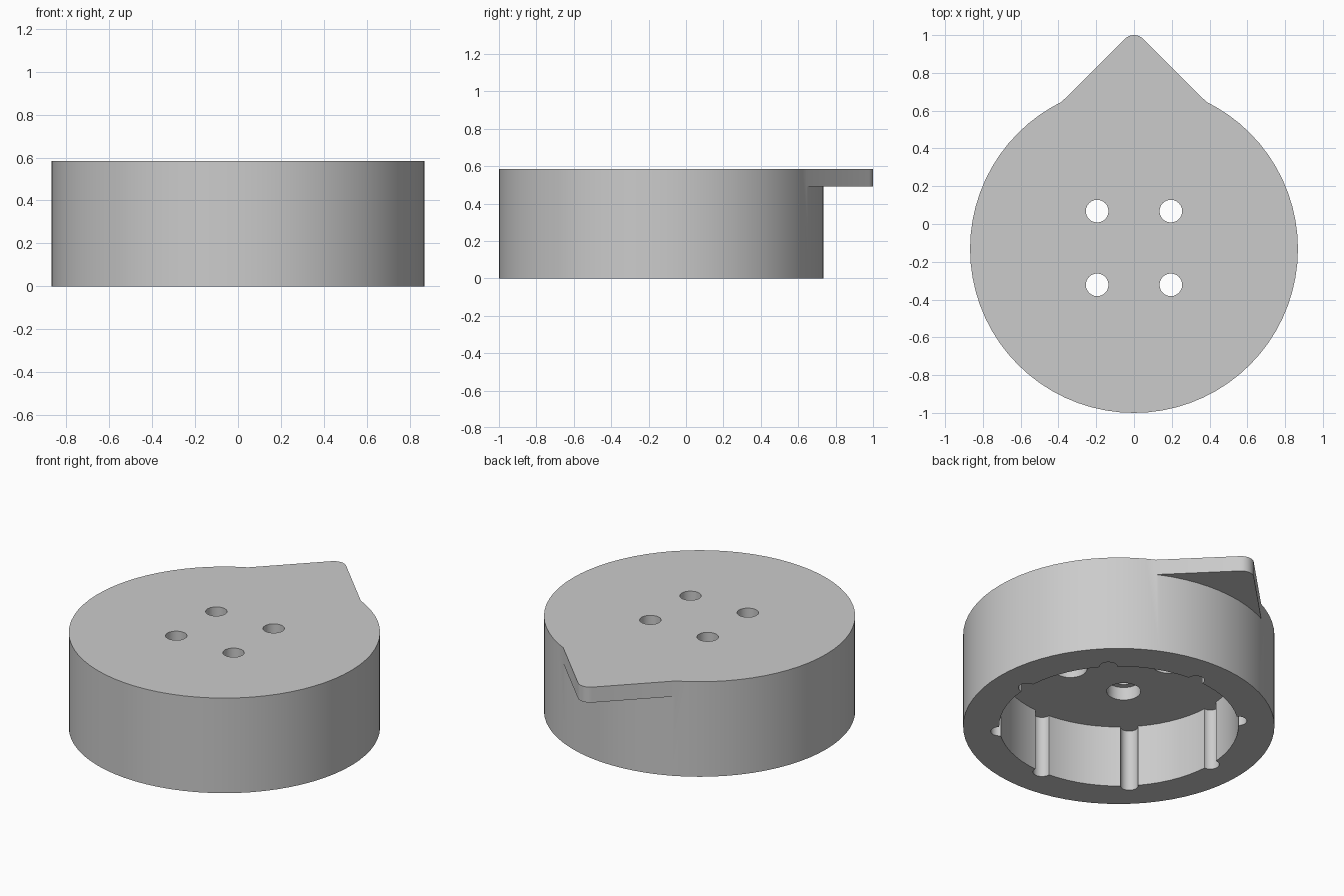
import bpy, bmesh, math
from mathutils import Matrix, Vector

if "Cube" in bpy.data.objects:
    bpy.data.objects.remove(bpy.data.objects["Cube"], do_unlink=True)

CY = -0.132        # y of the disc axis
R, H = 0.868, 0.585
CAVITY_R, CEILING = 0.667, 0.38

grey = bpy.data.materials.new("light grey")
grey.use_nodes = True
colour = (0.6, 0.6, 0.6, 1)
grey.diffuse_color = colour
grey.node_tree.nodes["Principled BSDF"].inputs["Base Color"].default_value = colour


def prism(name, outline, z0, z1):
    """Extrude a flat outline from z0 to z1."""
    bm = bmesh.new()
    face = bm.faces.new([bm.verts.new((x, y, z0)) for x, y in outline])
    top = bmesh.ops.extrude_face_region(bm, geom=[face])["geom"]
    bmesh.ops.translate(bm, vec=(0, 0, z1 - z0),
                        verts=[v for v in top if isinstance(v, bmesh.types.BMVert)])
    bmesh.ops.recalc_face_normals(bm, faces=bm.faces)
    mesh = bpy.data.meshes.new(name)
    bm.to_mesh(mesh)
    bm.free()
    mesh.materials.append(grey)
    ob = bpy.data.objects.new(name, mesh)
    bpy.context.collection.objects.link(ob)
    return ob


def arc(x, y, r, a0, a1, n):
    return [(x + r * math.cos(math.radians(a0 + (a1 - a0) * i / n)),
             y + r * math.sin(math.radians(a0 + (a1 - a0) * i / n))) for i in range(n + 1)]


def cylinder(name, x, y, r, z0, z1, n):
    return prism(name, arc(x, y, r, 0, 360, n)[:-1], z0, z1)


def combine(ob, other, operation):
    """Apply a boolean and discard the helper."""
    other.hide_render = True
    mod = ob.modifiers.new(operation.lower(), "BOOLEAN")
    mod.operation, mod.solver, mod.object = operation, "EXACT", other
    bpy.context.view_layer.objects.active = ob
    bpy.ops.object.modifier_apply(modifier=mod.name)
    bpy.data.objects.remove(other, do_unlink=True)


# Disc with a rounded pointer flush with its top
knob = cylinder("knob_body", 0, CY, R, 0, H, 72)
tip = arc(0, 0.93, 0.07, 45, 135, 8)
pointer = prism("pointer", [(-0.5, 0.53), (0.5, 0.53)] + tip, 0.49, H)
combine(knob, pointer, "UNION")

# Hollow underside with eight round grooves in its wall
combine(knob, cylinder("cavity_cutter", 0, CY, CAVITY_R, -0.1, CEILING, 72), "DIFFERENCE")
for i in range(8):
    a = math.radians(45 * i)
    combine(knob, cylinder("groove_cutter", CAVITY_R * math.cos(a), CY + CAVITY_R * math.sin(a),
                           0.05, -0.1, CEILING, 20), "DIFFERENCE")

# Four through holes, counterbored from below
for sx in (-1, 1):
    for sy in (-1, 1):
        x, y = 0.195 * sx, CY + 0.005 + 0.195 * sy
        combine(knob, cylinder("hole_cutter", x, y, 0.06, 0.2, H + 0.1, 24), "DIFFERENCE")
        combine(knob, cylinder("counterbore_cutter", x, y, 0.095, 0.2, CEILING + 0.08, 28),
                "DIFFERENCE")

# Smooth round walls, crisp rims
bpy.ops.object.select_all(action="DESELECT")
knob.select_set(True)
bpy.context.view_layer.objects.active = knob
bpy.ops.object.shade_smooth_by_angle(angle=math.radians(25))
